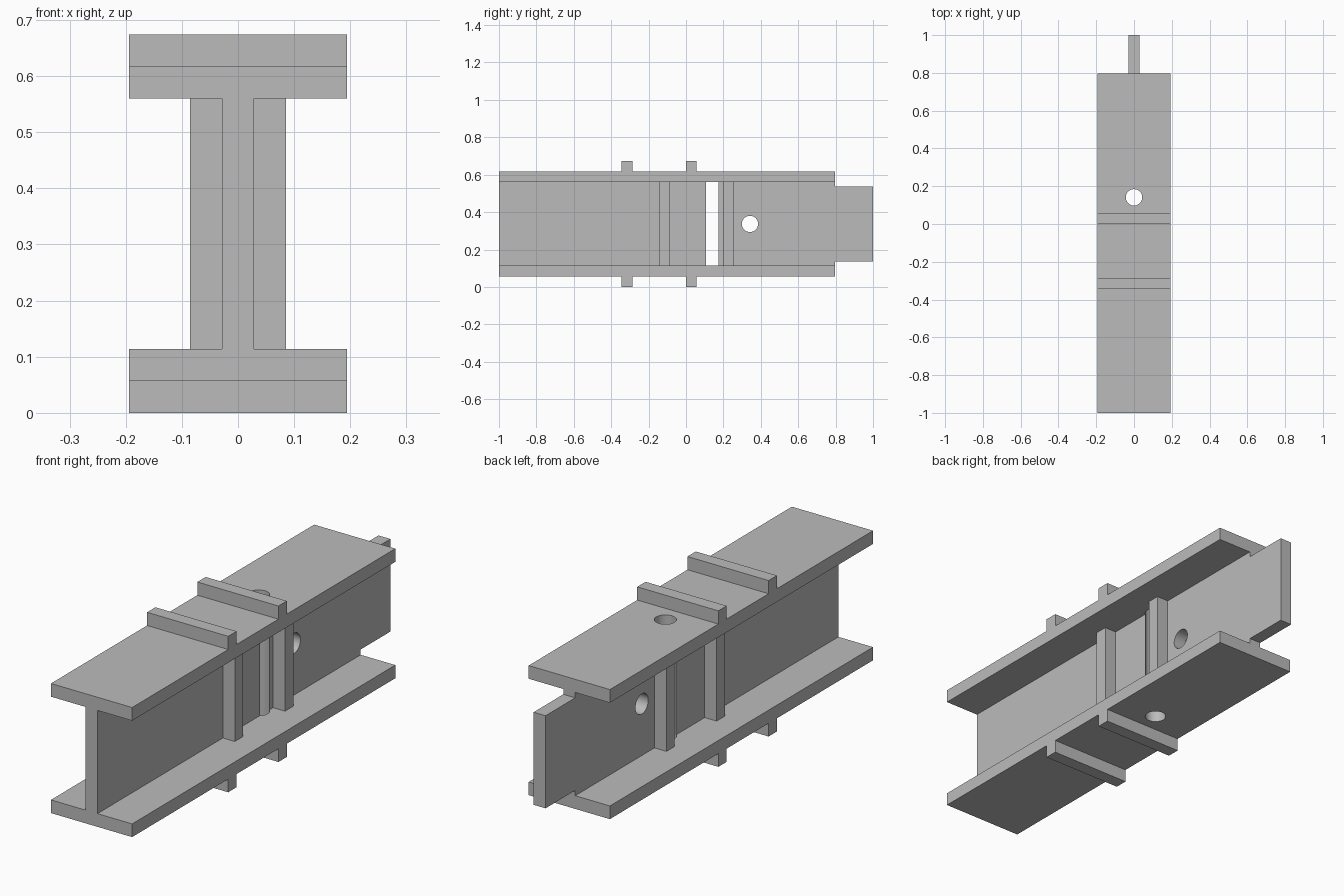
import bpy
import bmesh
from math import radians

default = bpy.data.objects.get("Cube")
if default:
    bpy.data.objects.remove(default, do_unlink=True)

# Main dimensions
T = 0.057              # plate thickness
HALF_T = 0.0285        # half of the web
HALF_W = 0.194         # half of the flange width
HEIGHT = 0.674
MID_Z = HEIGHT / 2
FLANGE_END = 0.797
HOLE_R = 0.0435

steel = bpy.data.materials.new("grey_steel")
steel.use_nodes = True
GREY = (0.5, 0.5, 0.5, 1)
steel.diffuse_color = GREY
steel.node_tree.nodes["Principled BSDF"].inputs["Base Color"].default_value = GREY


def finish(name, bm):
    bmesh.ops.recalc_face_normals(bm, faces=bm.faces[:])
    mesh = bpy.data.meshes.new(name)
    bm.to_mesh(mesh)
    bm.free()
    mesh.materials.append(steel)
    obj = bpy.data.objects.new(name, mesh)
    bpy.context.collection.objects.link(obj)
    return obj


def box(name, x, y, z):
    """Box from (low, high) pairs along each axis."""
    bm = bmesh.new()
    bmesh.ops.create_cube(bm, size=1)
    for v in bm.verts:
        v.co = [pair[0] if c < 0 else pair[1] for c, pair in zip(v.co, (x, y, z))]
    return finish(name, bm)


def extruded_web(name, outline):
    """Side outline in y and z, extruded across the web thickness."""
    bm = bmesh.new()
    face = bm.faces.new([bm.verts.new((-HALF_T, y, z)) for y, z in outline])
    new = bmesh.ops.extrude_face_region(bm, geom=[face])["geom"]
    verts = [g for g in new if isinstance(g, bmesh.types.BMVert)]
    bmesh.ops.translate(bm, verts=verts, vec=(2 * HALF_T, 0, 0))
    return finish(name, bm)


def drill(obj, y, rotation=(0, 0, 0)):
    """Cut a round hole through the part at mid height."""
    bpy.ops.mesh.primitive_cylinder_add(vertices=48, radius=HOLE_R, depth=2,
                                        location=(0, y, MID_Z), rotation=rotation)
    cutter = bpy.context.object
    cutter.hide_render = True
    mod = obj.modifiers.new("hole", 'BOOLEAN')
    mod.operation, mod.solver, mod.object = 'DIFFERENCE', 'EXACT', cutter
    bpy.context.view_layer.objects.active = obj
    bpy.ops.object.modifier_apply(modifier=mod.name)
    bpy.data.objects.remove(cutter, do_unlink=True)


def smooth(obj):
    bpy.ops.object.select_all(action='DESELECT')
    obj.select_set(True)
    bpy.context.view_layer.objects.active = obj
    bpy.ops.object.shade_smooth_by_angle(angle=radians(30))


# Web with a narrower tab at the back
low, high = 2 * T, HEIGHT - 2 * T
tab = 0.2
web = extruded_web("web", [
    (-1, low), (FLANGE_END, low), (FLANGE_END, MID_Z - tab), (1, MID_Z - tab),
    (1, MID_Z + tab), (FLANGE_END, MID_Z + tab), (FLANGE_END, high), (-1, high)])
drill(web, 0.141)
drill(web, 0.342, (0, radians(90), 0))
smooth(web)

# Flanges with outer cross ribs, bottom and top
for level, rib_z, flange_z in (("bottom", 0, T), ("top", HEIGHT - T, high)):
    flange = box(f"{level}_flange", (-HALF_W, HALF_W), (-1, FLANGE_END),
                 (flange_z, flange_z + T))
    drill(flange, 0.141)
    smooth(flange)
    for place, y in (("front", -0.344), ("back", -0.001)):
        box(f"{level}_{place}_rib", (-HALF_W, HALF_W), (y, y + T), (rib_z, rib_z + T))

# Upright stiffeners on both sides of the web
for side, x in (("left", HALF_T), ("right", -HALF_T - T)):
    for place, y in (("front", -0.144), ("back", 0.199)):
        box(f"{side}_{place}_stiffener", (x, x + T), (y, y + T), (low, high))
